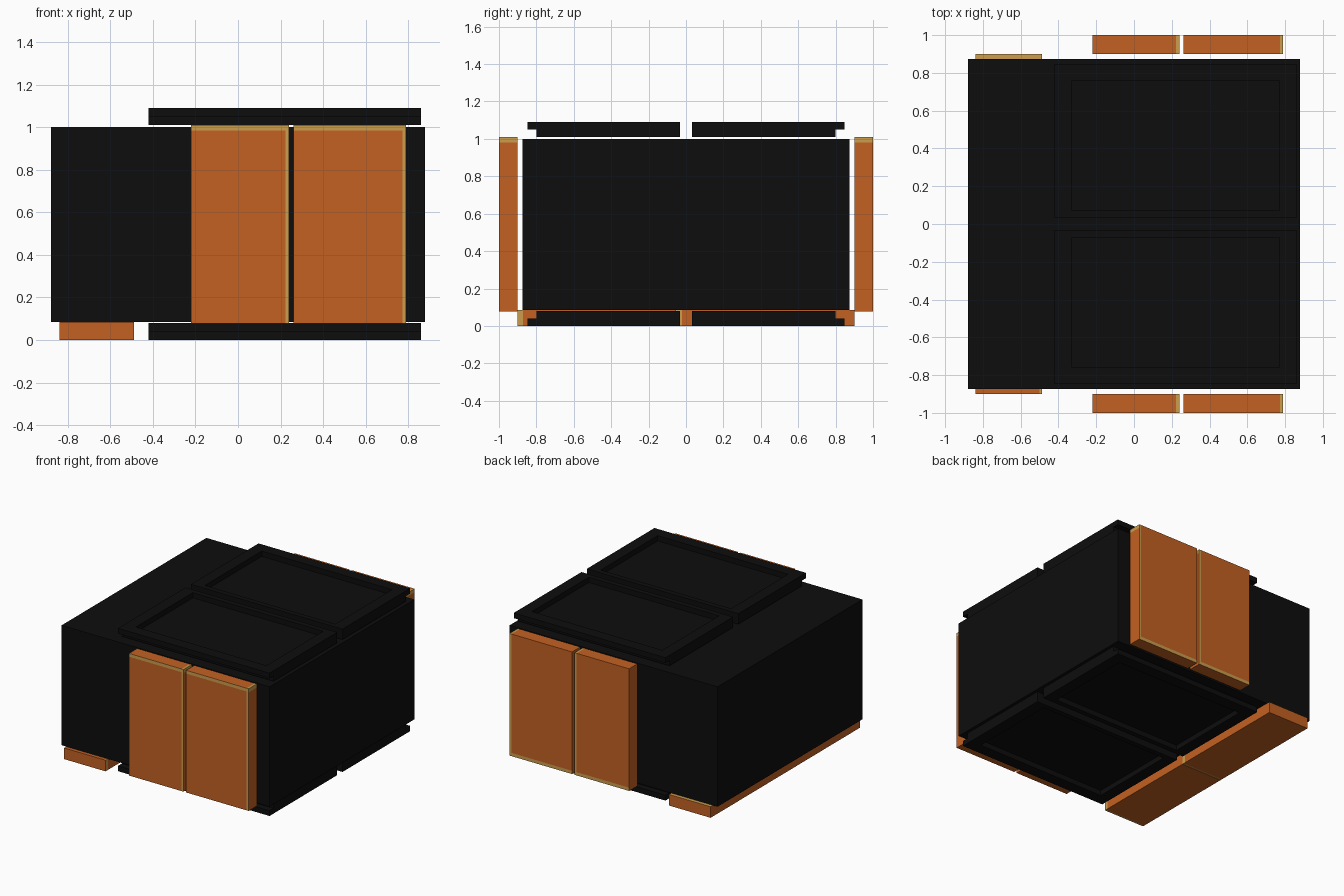
import bpy, bmesh
from mathutils import Vector

if "Cube" in bpy.data.objects:
    bpy.data.objects.remove(bpy.data.objects["Cube"])


def material(name, rgb):
    m = bpy.data.materials.new(name)
    m.diffuse_color = (*rgb, 1.0)
    m.use_nodes = True
    m.node_tree.nodes["Principled BSDF"].inputs["Base Color"].default_value = m.diffuse_color
    return m


BLACK = material("black casing", (0.004, 0.004, 0.004))
ORANGE = material("orange panel", (0.55, 0.12, 0.016))
GOLD = material("gold edge", (0.60, 0.34, 0.075))


def add_box(bm, lo, hi):
    lo, hi = Vector(lo), Vector(hi)
    for v in bmesh.ops.create_cube(bm, size=1.0)["verts"]:
        for i in range(3):
            v.co[i] = lo[i] if v.co[i] < 0 else hi[i]


def finish(bm, name, mats):
    mesh = bpy.data.meshes.new(name)
    bm.normal_update()
    bm.to_mesh(mesh)
    bm.free()
    for m in mats:
        mesh.materials.append(m)
    ob = bpy.data.objects.new(name, mesh)
    bpy.context.collection.objects.link(ob)
    return ob


def edged_panel(name, lo, hi, rules):
    """Orange box; each rule (face axis, face sign, strip axis, strip sign, width) is a gold strip."""
    bm = bmesh.new()
    add_box(bm, lo, hi)

    def limit(axis, sign, width):
        return hi[axis] - width if sign > 0 else lo[axis] + width

    for _, _, axis, sign, w in rules:
        co, no = Vector((0, 0, 0)), Vector((0, 0, 0))
        co[axis], no[axis] = limit(axis, sign, w), 1
        bmesh.ops.bisect_plane(bm, geom=bm.verts[:] + bm.edges[:] + bm.faces[:],
                               plane_co=co, plane_no=no, dist=1e-5)
    bm.normal_update()
    for f in bm.faces:
        c = f.calc_center_median()
        for fa, fs, axis, sign, w in rules:
            if f.normal[fa] * fs > 0.9 and (c[axis] - limit(axis, sign, w)) * sign > 0:
                f.material_index = 1
    return finish(bm, name, [ORANGE, GOLD])


def hatch_plate(name, y_sign, mid_z, up):
    """Slab with an overhanging raised rim around a recess; outer face points along up."""
    bm = bmesh.new()
    x0, x1, ya, yb, rim = -0.42, 0.86, 0.032, 0.848, 0.09

    def block(xa, xb, p, q, s, t):
        ys = sorted((p * y_sign, q * y_sign))
        zs = sorted((mid_z + s * up, mid_z + t * up))
        add_box(bm, (xa, ys[0], zs[0]), (xb, ys[1], zs[1]))

    block(x0, x1, ya, 0.80, -0.04, 0.0)               # slab
    block(x0, x1, yb - rim, yb, 0.0, 0.04)            # outer rim with lip
    block(x0, x1, ya, ya + 0.04, 0.0, 0.04)           # inner rim
    block(x0, x0 + rim, ya + 0.04, yb - rim, 0.0, 0.04)
    block(x1 - rim, x1, ya + 0.04, yb - rim, 0.0, 0.04)
    return finish(bm, name, [BLACK])


# Main casing
bm = bmesh.new()
add_box(bm, (-0.878, -0.873, 0.085), (0.878, 0.873, 1.0))
finish(bm, "main_casing", [BLACK])

# Top and bottom hatch plates
for level, mid, up in (("top", 1.05, 1), ("bottom", 0.04, -1)):
    for side, s in (("front", -1), ("back", 1)):
        hatch_plate(f"{level}_{side}_plate", s, mid, up)

# Tall orange panels on front and back
for side, s in (("front", -1), ("back", 1)):
    ys = sorted((0.9 * s, 1.0 * s))
    for label, xa, xb in (("left", -0.22, 0.24), ("right", 0.262, 0.79)):
        edged_panel(f"{side}_{label}_panel", (xa, ys[0], 0.078), (xb, ys[1], 1.01),
                    [(1, s, 0, 1, 0.017), (1, s, 2, -s, 0.025),
                     (0, 1, 2, 1, 0.028), (2, 1, 0, 1, 0.017)])

# Low orange panels under the left side
for label, ya, yb in (("front", -0.9, -0.053), ("back", -0.05, 0.9)):
    edged_panel(f"under_{label}_panel", (-0.838, ya, 0.0), (-0.488, yb, 0.085),
                [(0, 1, 1, -1, 0.028), (2, -1, 1, -1, 0.012),
                 (2, 1, 1, 1, 0.028), (2, 1, 0, 1, 0.012)])
